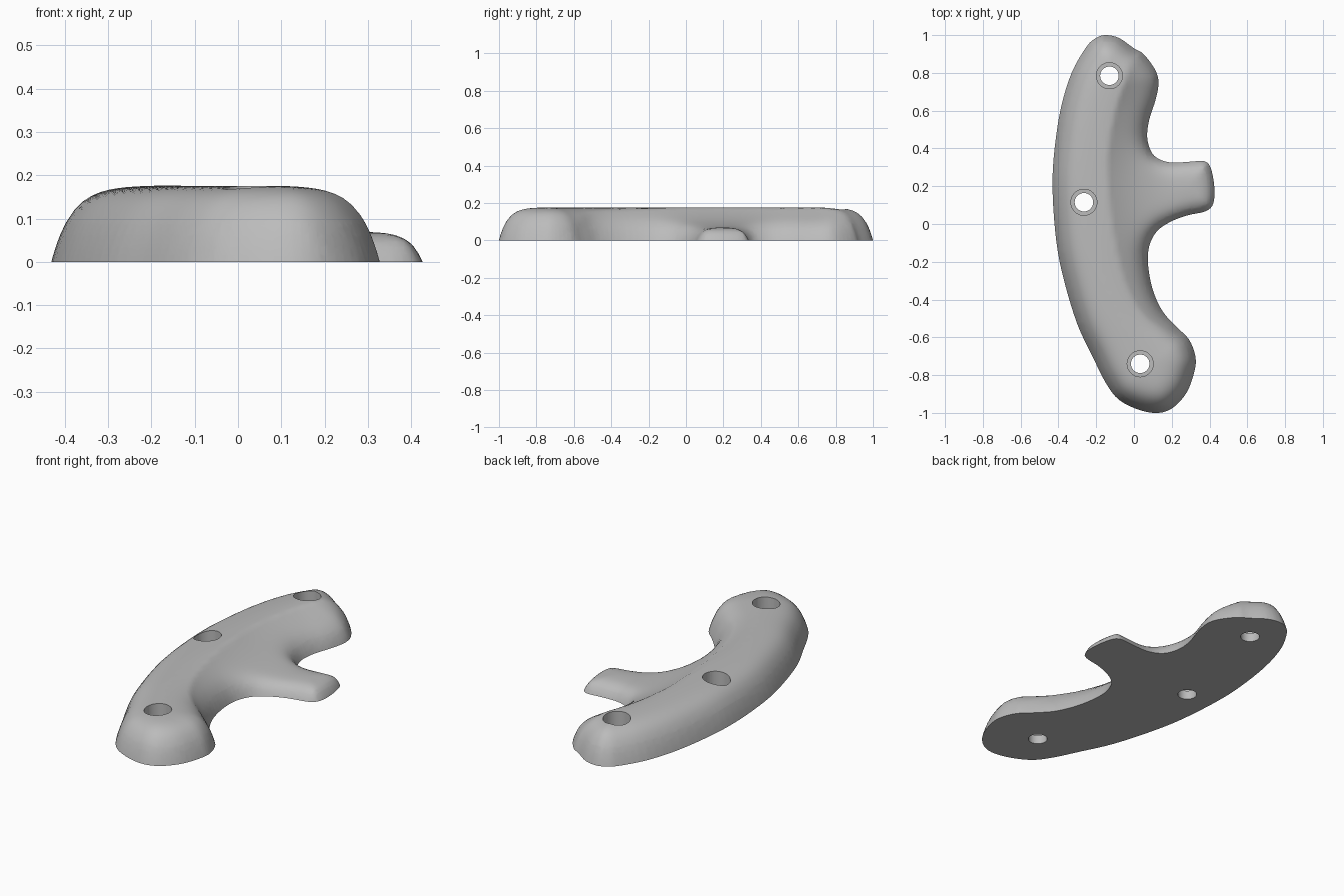
import bpy
import bmesh
import math
from mathutils import Vector
from mathutils.geometry import intersect_point_line

default_cube = bpy.data.objects.get("Cube")
if default_cube:
    bpy.data.objects.remove(default_cube, do_unlink=True)

HEIGHT = 0.177      # top of the main ridge
TAB_HEIGHT = 0.07   # top of the side tab
EDGE_SOFTNESS = 0.047


def smooth_closed(points, steps):
    """Closed Catmull-Rom curve through the points."""
    result = []
    count = len(points)
    for i in range(count):
        a, b, c, d = (Vector(points[(i + k) % count]) for k in (-1, 0, 1, 2))
        for step in range(steps):
            t = step / steps
            result.append(0.5 * (2 * b + (c - a) * t
                                 + (2 * a - 5 * b + 4 * c - d) * t ** 2
                                 + (3 * b - a - 3 * c + d) * t ** 3))
    return result


def interpolate(table, value):
    """Smooth lookup of the second column by the first."""
    if value <= table[0][0]:
        return table[0][1]
    last = len(table) - 1
    for i in range(last):
        if value <= table[i + 1][0]:
            a, b = table[i], table[i + 1]
            before, after = table[max(i - 1, 0)], table[min(i + 2, last)]
            span = b[0] - a[0]
            t = (value - a[0]) / span
            slope_a = (b[1] - before[1]) / (b[0] - before[0]) * span
            slope_b = (after[1] - a[1]) / (after[0] - a[0]) * span
            return (a[1] * (1 + 2 * t) * (1 - t) ** 2 + slope_a * t * (1 - t) ** 2
                    + b[1] * t * t * (3 - 2 * t) + slope_b * t * t * (t - 1))
    return table[last][1]


# Plan outline, clockwise from the back tip
outline_points = [
    (-.15, 1), (-.08, .985), (0, .93), (.05, .9), (.11, .82), (.13, .75),
    (.115, .66), (.08, .55), (.07, .46), (.09, .385), (.13, .345), (.2, .325),
    (.3, .33), (.37, .333), (.405, .3), (.425, .2), (.42, .11), (.38, .068),
    (.28, .045), (.19, .01), (.12, -.04), (.08, -.12), (.075, -.22),
    (.1, -.35), (.15, -.46), (.22, -.54), (.29, -.61), (.325, -.7),
    (.32, -.78), (.28, -.89), (.21, -.97), (.13, -1), (.03, -.985),
    (-.08, -.93), (-.15, -.84), (-.22, -.7), (-.3, -.53), (-.37, -.3),
    (-.41, -.1), (-.43, .15), (-.425, .35), (-.39, .6), (-.33, .8),
    (-.25, .94), (-.2, .985)]
outline = smooth_closed(outline_points, 4)
outline.reverse()

# Crease where the ridge starts to fall toward the tab, as y then x
crease = [(-.66, .5), (-.58, .22), (-.5, .07), (-.35, -.03), (-.15, -.09),
          (.1, -.13), (.35, -.14), (.6, -.1), (.78, -.04), (.9, 0), (1, .15)]


def edge_distance(point):
    best = 1.0
    for i, start in enumerate(outline):
        end = outline[i - 1]
        near, t = intersect_point_line(point, start, end)
        near = start.lerp(end, min(max(t, 0), 1))
        best = min(best, (point - near).length)
    return best


def surface_height(x, y):
    beyond = max(0.0, x - interpolate(crease, y))
    t = min(beyond / 0.36, 1.0)
    cap = HEIGHT - (HEIGHT - TAB_HEIGHT) * t * (2 - t)
    distance = edge_distance(Vector((x, y))) * (1 + min(3 * beyond, 0.6))
    return cap * (1 - math.exp(-distance / EDGE_SOFTNESS))


# Body: outline face with rim loops, cut into a grid and raised
bm = bmesh.new()
plan = bm.faces.new([bm.verts.new((p.x, p.y, 0)) for p in outline])
bm.normal_update()
for width in (0.004, 0.006, 0.01, 0.012):
    bmesh.ops.inset_region(bm, faces=[plan], thickness=width,
                           use_boundary=True, use_even_offset=True)
for axis, reach in ((Vector((1, 0, 0)), 0.44), (Vector((0, 1, 0)), 1.0)):
    steps = int(reach / 0.02)
    for i in range(-steps, steps + 1):
        bmesh.ops.bisect_plane(bm, geom=bm.verts[:] + bm.edges[:] + bm.faces[:],
                               dist=0.0005, plane_no=axis,
                               plane_co=axis * (i * 0.02 + 0.003))
rim = [e for e in bm.edges if e.is_boundary]
rim_verts = {v for e in rim for v in e.verts}
for vert in bm.verts:
    if vert not in rim_verts:
        vert.co.z = surface_height(vert.co.x, vert.co.y)
bmesh.ops.holes_fill(bm, edges=rim, sides=0)
bmesh.ops.triangulate(bm, faces=bm.faces[:])
bmesh.ops.recalc_face_normals(bm, faces=bm.faces[:])
mesh = bpy.data.meshes.new("grip_body")
bm.to_mesh(mesh)
bm.free()
body = bpy.data.objects.new("grip_body", mesh)
bpy.context.collection.objects.link(body)

# Matte grey material
grey = bpy.data.materials.new("matte_grey")
grey.use_nodes = True
colour = (0.5, 0.5, 0.5, 1)
grey.diffuse_color = colour
grey.node_tree.nodes["Principled BSDF"].inputs["Base Color"].default_value = colour
mesh.materials.append(grey)

# Stepped bolt holes: wide recess above a narrow through hole
SIDES = 40
bm = bmesh.new()
for cx, cy in ((-.13, .785), (-.265, .115), (.033, -.74)):
    rings = []
    for radius, z in ((.049, -.1), (.049, .05), (.069, .05), (.069, .3)):
        rings.append([bm.verts.new((cx + radius * math.cos(math.tau * k / SIDES),
                                    cy + radius * math.sin(math.tau * k / SIDES), z))
                      for k in range(SIDES)])
    for low, high in zip(rings, rings[1:]):
        for k in range(SIDES):
            bm.faces.new((low[k - 1], low[k], high[k], high[k - 1]))
    bm.faces.new(rings[0][::-1])
    bm.faces.new(rings[-1])
bmesh.ops.recalc_face_normals(bm, faces=bm.faces[:])
cutter_mesh = bpy.data.meshes.new("bolt_hole_cutter")
bm.to_mesh(cutter_mesh)
bm.free()
cutter_mesh.materials.append(grey)
cutter = bpy.data.objects.new("bolt_hole_cutter", cutter_mesh)
bpy.context.collection.objects.link(cutter)
cutter.hide_render = True

holes = body.modifiers.new("bolt_holes", "BOOLEAN")
holes.operation = "DIFFERENCE"
holes.solver = "EXACT"
holes.object = cutter
bpy.ops.object.select_all(action="DESELECT")
body.select_set(True)
bpy.context.view_layer.objects.active = body
bpy.ops.object.modifier_apply(modifier=holes.name)
bpy.data.objects.remove(cutter, do_unlink=True)

# Smooth surface with sharp base and hole edges
bpy.ops.object.shade_smooth_by_angle(angle=math.radians(40))
